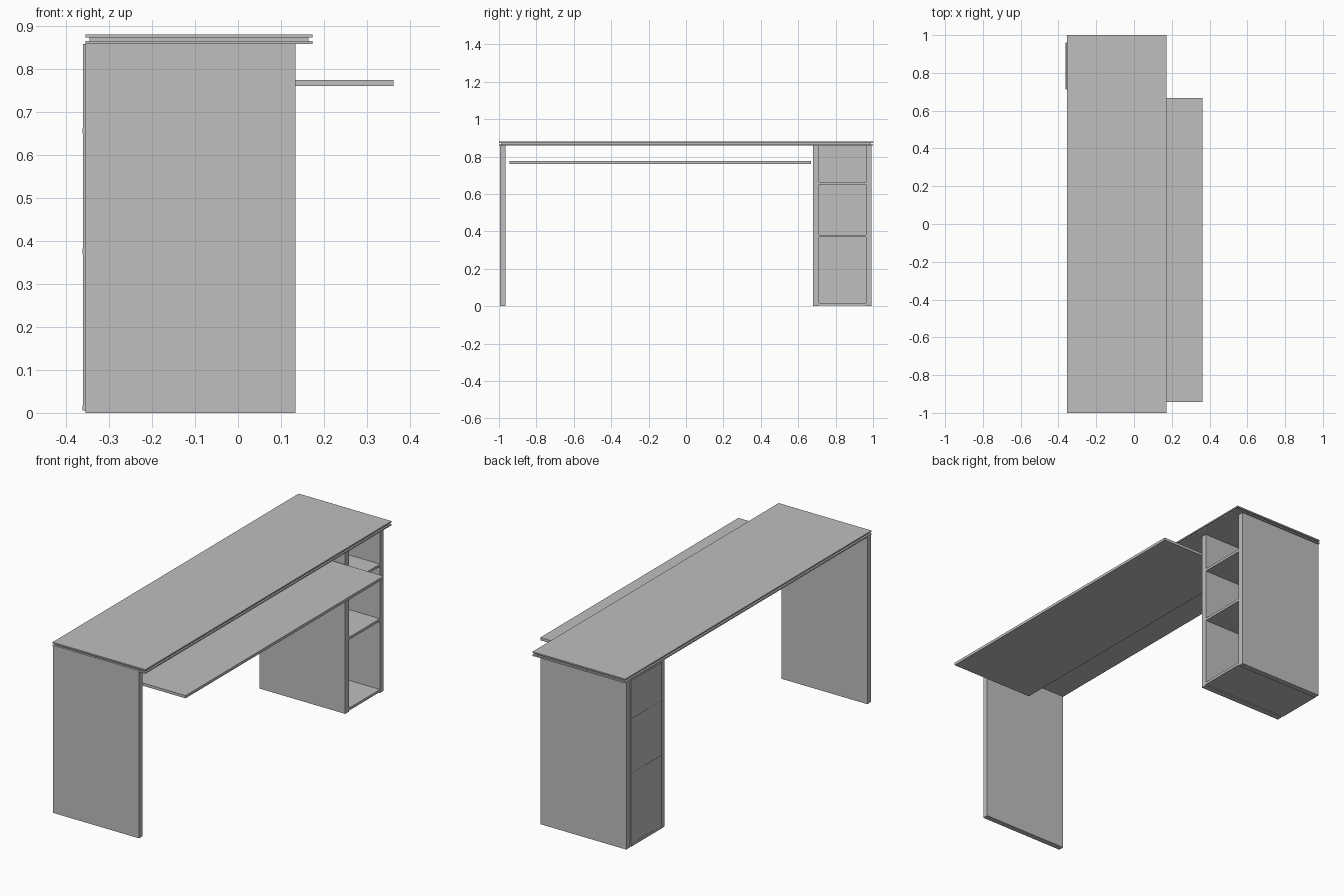
import bpy

if "Cube" in bpy.data.objects:
    bpy.data.objects.remove(bpy.data.objects["Cube"], do_unlink=True)

# Single grey finish
grey = bpy.data.materials.new("plain_grey")
grey.use_nodes = True
colour = (0.52, 0.52, 0.52, 1)
grey.diffuse_color = colour
grey.node_tree.nodes["Principled BSDF"].inputs["Base Color"].default_value = colour


def board(name, x, y, z):
    """Flat board given by its (low, high) range on each axis."""
    bpy.ops.mesh.primitive_cube_add(size=1)
    obj = bpy.context.object
    obj.name = name
    for v in obj.data.vertices:
        v.co = [lo + (c + 0.5) * (hi - lo) for c, (lo, hi) in zip(v.co, (x, y, z))]
    obj.data.materials.append(grey)
    return obj


DEPTH = (-0.355, 0.134)
TOP = (-0.355, 0.173)
HEIGHT = (0, 0.858)

# Table top: two thin sheets with a recessed core between them
board("top_sheet", TOP, (-1, 1), (0.873, 0.88))
board("top_core", (-0.345, 0.164), (-0.99, 0.99), (0.865, 0.873))
board("top_lower_sheet", TOP, (-1, 1), (0.858, 0.865))

# End leg panel
board("leg_panel", DEPTH, (-0.995, -0.966), HEIGHT)

# Shelf cabinet: two side panels, back panel and shelves
board("cabinet_inner_panel", DEPTH, (0.68, 0.711), HEIGHT)
board("cabinet_outer_panel", DEPTH, (0.962, 0.992), HEIGHT)
board("cabinet_back", (-0.361, -0.352), (0.711, 0.962), (0.005, 0.858))
for name, z in (("bottom", 0.005), ("lower", 0.369), ("upper", 0.65)):
    board(f"{name}_shelf", (-0.362, 0.134), (0.711, 0.962), (z, z + 0.013))

# Pull-out tray under the top
board("sliding_tray", (-0.115, 0.362), (-0.943, 0.667), (0.761, 0.775))
